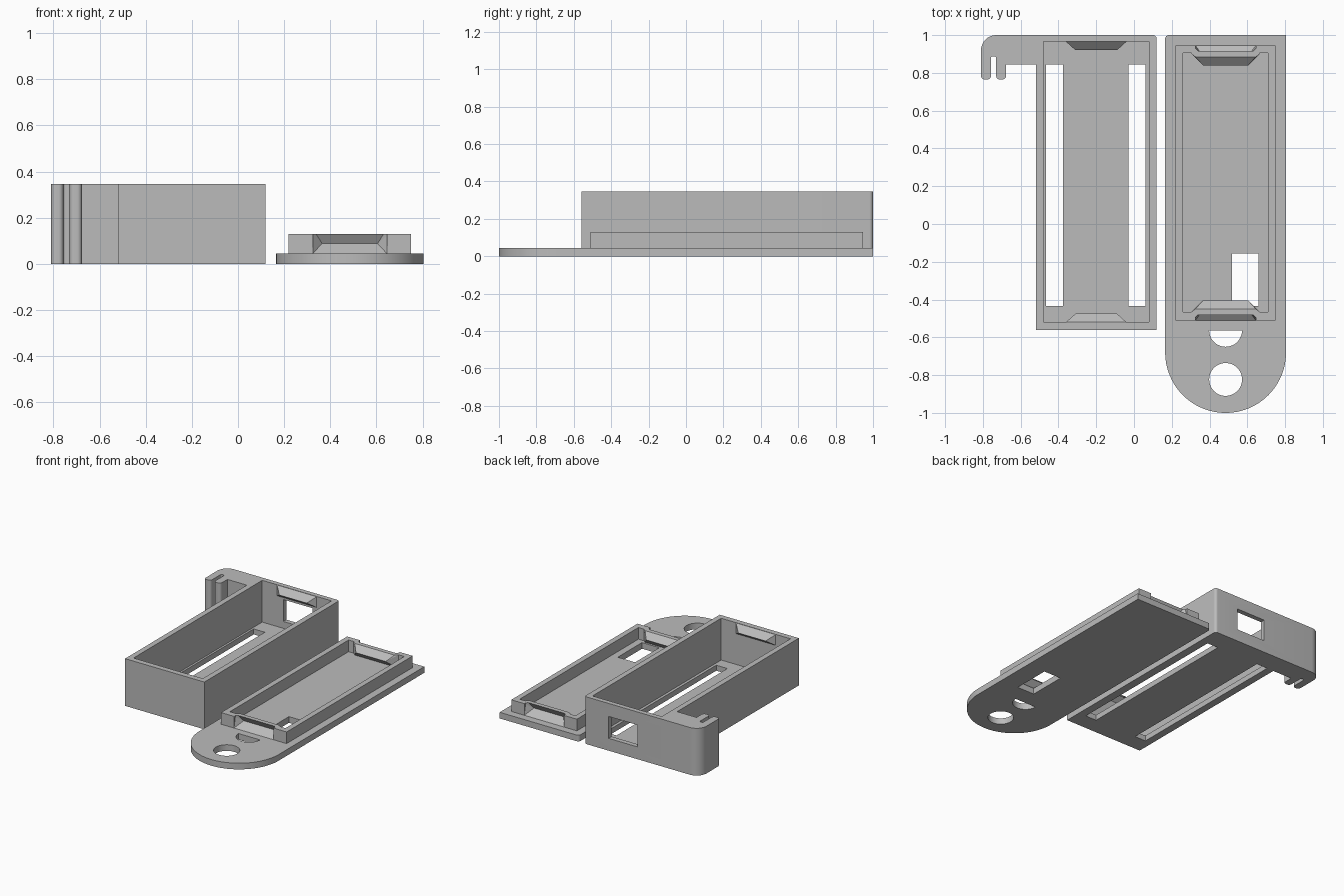
import bpy
import bmesh
import math
from mathutils import Vector

if "Cube" in bpy.data.objects:
    bpy.data.objects.remove(bpy.data.objects["Cube"], do_unlink=True)

grey = bpy.data.materials.new("plain grey")
grey.use_nodes = True
COLOUR = (0.5, 0.5, 0.5, 1)
grey.diffuse_color = COLOUR
grey.node_tree.nodes["Principled BSDF"].inputs["Base Color"].default_value = COLOUR


def make_object(name, bm):
    bmesh.ops.recalc_face_normals(bm, faces=bm.faces)
    mesh = bpy.data.meshes.new(name)
    bm.to_mesh(mesh)
    bm.free()
    mesh.materials.append(grey)
    obj = bpy.data.objects.new(name, mesh)
    bpy.context.collection.objects.link(obj)
    return obj


def fillet(corners):
    """Outline from (x, y) or (x, y, radius) corners."""
    out = []
    n = len(corners)
    for i, c in enumerate(corners):
        p = Vector((c[0], c[1], 0))
        if len(c) == 2:
            out.append(p)
            continue
        r = c[2]
        u = (Vector((*corners[i - 1][:2], 0)) - p).normalized()
        v = (Vector((*corners[(i + 1) % n][:2], 0)) - p).normalized()
        half = u.angle(v) / 2
        centre = p + (u + v).normalized() * r / math.sin(half)
        t = r / math.tan(half)
        a = (p + u * t - centre).normalized()
        b = (p + v * t - centre).normalized()
        steps = 24 if r > 0.2 else 8
        out += [centre + a.slerp(b, k / steps) * r for k in range(steps + 1)]
    return [p for i, p in enumerate(out) if (p - out[i - 1]).length > 1e-5]


def prism(name, outline, z0, z1):
    bm = bmesh.new()
    face = bm.faces.new([bm.verts.new((p[0], p[1], z0)) for p in outline])
    top = bmesh.ops.extrude_face_region(bm, geom=[face])["geom"]
    verts = [g for g in top if isinstance(g, bmesh.types.BMVert)]
    bmesh.ops.translate(bm, verts=verts, vec=(0, 0, z1 - z0))
    return make_object(name, bm)


def block(name, x0, x1, y0, y1, z0, z1):
    return prism(name, [(x0, y0), (x1, y0), (x1, y1), (x0, y1)], z0, z1)


def wedge(name, xc, profile):
    """Convex solid from (half width, y, z) rows mirrored about xc."""
    bm = bmesh.new()
    for w, y, z in profile:
        for s in (-1, 1):
            bm.verts.new((xc + s * w, y, z))
    bmesh.ops.convex_hull(bm, input=bm.verts)
    bmesh.ops.dissolve_limit(bm, angle_limit=0.01, verts=bm.verts, edges=bm.edges)
    return make_object(name, bm)


def combine(obj, tools, operation):
    """Apply boolean tools to obj and remove them."""
    for tool in tools:
        mod = obj.modifiers.new("boolean", 'BOOLEAN')
        mod.operation = operation
        mod.solver = 'EXACT'
        mod.object = tool
        graph = bpy.context.evaluated_depsgraph_get()
        mesh = bpy.data.meshes.new_from_object(obj.evaluated_get(graph))
        obj.modifiers.clear()
        obj.data = mesh
        bpy.data.objects.remove(tool, do_unlink=True)


def disc(x, y, r, start, end, steps):
    return [(x + r * math.cos(start + (end - start) * k / steps),
             y + r * math.sin(start + (end - start) * k / steps))
            for k in range(steps + 1)]


# Case with hooked arm
H = 0.345
case = prism("case", fillet([
    (-0.52, -0.56), (0.12, -0.56), (0.12, 1.0, 0.02), (-0.81, 1.0, 0.08),
    (-0.81, 0.765, 0.02), (-0.757, 0.765, 0.02), (-0.757, 0.887, 0.008),
    (-0.73, 0.887, 0.008), (-0.73, 0.765, 0.02), (-0.677, 0.765, 0.02),
    (-0.677, 0.845), (-0.52, 0.845)]), 0, H)
combine(case, [
    block("cavity", -0.48, 0.08, -0.52, 0.965, 0.04, H + 0.1),
    block("slot", -0.465, -0.375, -0.435, 0.845, -0.1, 0.1),
    block("slot", -0.03, 0.06, -0.435, 0.845, -0.1, 0.1),
    block("window", -0.31, -0.075, 0.9, 1.1, 0.09, 0.25),
], 'DIFFERENCE')

# Snap catches on the end walls of the case
for label, wall, d in (("back", 0.965, -1), ("front", -0.52, 1)):
    wedge(label + "_catch", -0.2, [
        (0.16, wall - d * 0.01, H - 0.002), (0.16, wall - d * 0.01, 0.265),
        (0.16, wall, H - 0.002), (0.16, wall, 0.265),
        (0.11, wall + d * 0.045, 0.3)])

# Lid plate with rounded tab and holes
XC, T, TOP = 0.485, 0.045, 0.13
plate = prism("lid_plate", fillet([
    (0.165, -1.0, 0.32), (0.805, -1.0, 0.32), (0.805, 1.0), (0.165, 1.0, 0.02)]), 0, T)
combine(plate, [
    prism("round_hole", disc(XC, -0.823, 0.087, 0, math.tau, 48)[:-1], -0.1, 0.1),
    prism("half_hole", disc(XC, -0.563, 0.087, math.pi, math.tau, 24), -0.1, 0.1),
    block("lid_window", 0.52, 0.66, -0.435, -0.155, -0.1, 0.1),
], 'DIFFERENCE')

# Raised rim of the lid, folded inward at both ends to form snap grooves
rim = block("lid_rim", 0.22, 0.75, -0.51, 0.945, T - 0.005, TOP)
combine(rim, [block("rim_inside", 0.26, 0.71, -0.465, 0.905, -0.1, 0.3)], 'DIFFERENCE')
folds, grooves = [], []
for outer, d in ((-0.51, 1), (0.945, -1)):
    folds.append(wedge("fold", XC, [
        (0.18, outer + d * 0.03, T), (0.18, outer + d * 0.03, TOP),
        (0.18, outer + d * 0.045, T), (0.18, outer + d * 0.045, TOP),
        (0.16, outer + d * 0.06, TOP), (0.16, outer + d * 0.06, T),
        (0.12, outer + d * 0.105, 0.09)]))
    grooves.append(wedge("groove", XC, [
        (0.16, outer - d * 0.02, T), (0.16, outer - d * 0.02, TOP + 0.02),
        (0.16, outer + d * 0.015, TOP + 0.02), (0.16, outer + d * 0.015, 0.12),
        (0.16, outer, T), (0.12, outer + d * 0.055, 0.088)]))
combine(rim, folds, 'UNION')
combine(rim, grooves, 'DIFFERENCE')

# Smooth the rounded corners, keep edges sharp
for obj in (case, plate):
    bpy.ops.object.select_all(action='DESELECT')
    obj.select_set(True)
    bpy.context.view_layer.objects.active = obj
    bpy.ops.object.shade_smooth_by_angle(angle=math.radians(30))
